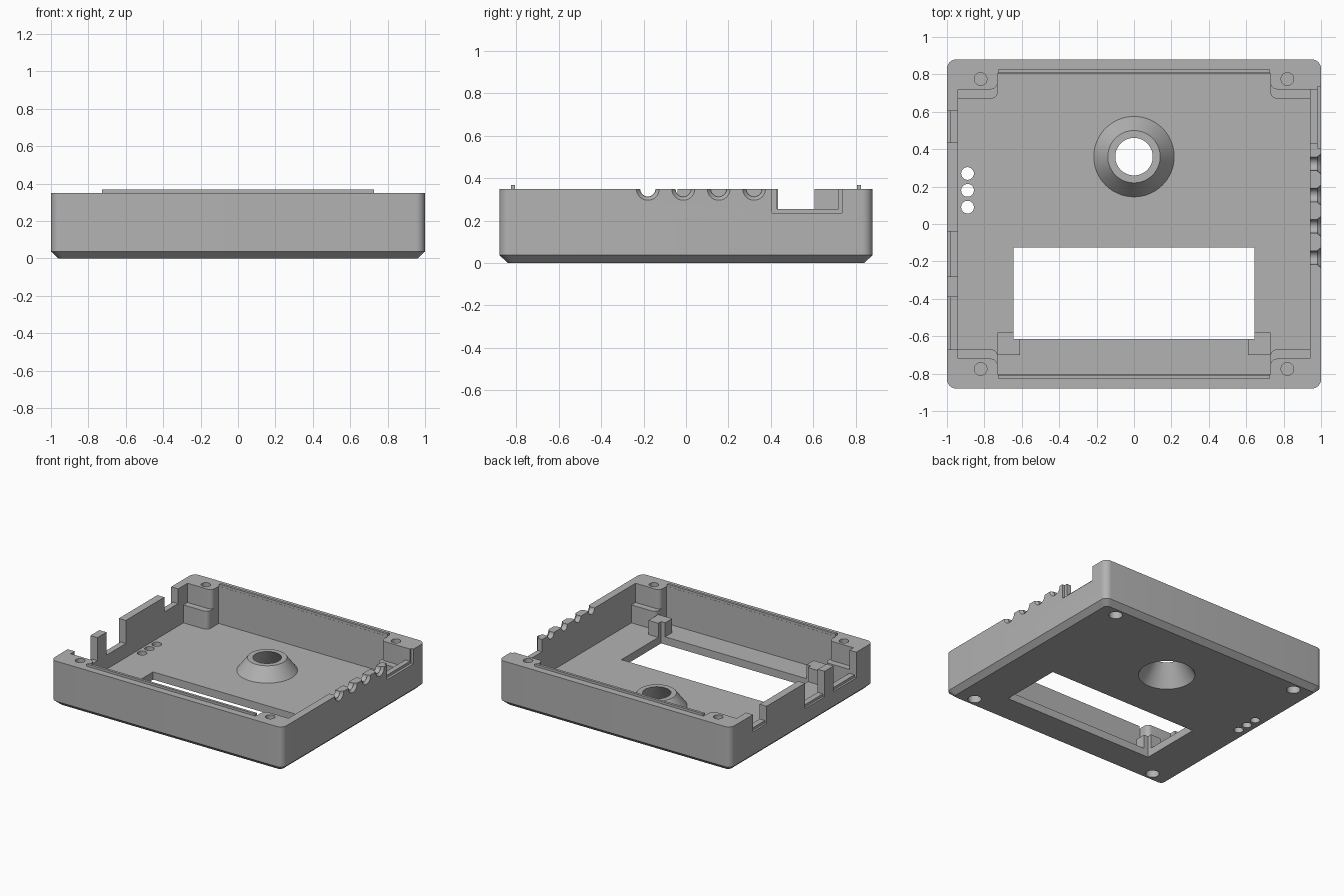
import bpy, bmesh, math
from mathutils import Matrix, Vector

cube = bpy.data.objects.get("Cube")
if cube:
    bpy.data.objects.remove(cube, do_unlink=True)

grey = bpy.data.materials.new("plain grey")
grey.use_nodes = True
grey.diffuse_color = (0.45, 0.45, 0.45, 1)
grey.node_tree.nodes["Principled BSDF"].inputs["Base Color"].default_value = (0.45, 0.45, 0.45, 1)

HEIGHT, FLOOR = 0.35, 0.06
CUT_TOP = 0.6


def add(name, bm):
    bmesh.ops.recalc_face_normals(bm, faces=bm.faces)
    mesh = bpy.data.meshes.new(name)
    bm.to_mesh(mesh)
    bm.free()
    mesh.materials.append(grey)
    obj = bpy.data.objects.new(name, mesh)
    bpy.context.collection.objects.link(obj)
    return obj


def loft(name, layers):
    """Stack matching outlines, each given as (points, z)."""
    bm = bmesh.new()
    rings = [[bm.verts.new((x, y, z)) for x, y in pts] for pts, z in layers]
    n = len(rings[0])
    for low, high in zip(rings, rings[1:]):
        for i in range(n):
            j = (i + 1) % n
            bm.faces.new((low[i], low[j], high[j], high[i]))
    bm.faces.new(rings[0][::-1])
    bm.faces.new(rings[-1])
    return add(name, bm)


def box(name, x0, x1, y0, y1, z0, z1):
    return loft(name, [([(x0, y0), (x1, y0), (x1, y1), (x0, y1)], z) for z in (z0, z1)])


def cone(name, r0, r1, start, length, along_x=False, sides=32):
    """Round body growing from start along z, or along x."""
    bm = bmesh.new()
    turn = Matrix.Rotation(math.pi / 2, 4, 'Y') if along_x else Matrix()
    place = Matrix.Translation(Vector(start)) @ turn @ Matrix.Translation((0, 0, length / 2))
    bmesh.ops.create_cone(bm, cap_ends=True, segments=sides, radius1=r0, radius2=r1,
                          depth=length, matrix=place)
    return add(name, bm)


def rounded(hx, hy, r, steps=8):
    pts = []
    for k, (sx, sy) in enumerate([(1, 1), (-1, 1), (-1, -1), (1, -1)]):
        for i in range(steps + 1):
            a = math.pi / 2 * (k + i / steps)
            pts.append((sx * (hx - r) + r * math.cos(a), sy * (hy - r) + r * math.sin(a)))
    return pts


def cross(y_side, r=0.035, steps=6):
    """Cavity outline that leaves a rounded pillar in each corner."""
    quarter = [(0.94, y_side)]
    for i in range(steps + 1):
        a = math.pi * 1.5 - math.pi / 2 * i / steps
        quarter.append((0.73 + r + r * math.cos(a), y_side + r + r * math.sin(a)))
    quarter.append((0.73, 0.805))
    pts = []
    for k, (sx, sy) in enumerate([(1, 1), (-1, 1), (-1, -1), (1, -1)]):
        pts += [(sx * x, sy * y) for x, y in (quarter[::-1] if k % 2 else quarter)]
    return pts


def combine(body, tool, operation='DIFFERENCE'):
    mod = body.modifiers.new("shape", 'BOOLEAN')
    mod.operation, mod.solver, mod.object = operation, 'EXACT', tool
    bpy.context.view_layer.objects.active = body
    bpy.ops.object.modifier_apply(modifier=mod.name)
    bpy.data.objects.remove(tool, do_unlink=True)


# Outer tray with a chamfered base
case = loft("case_shell", [(rounded(0.96, 0.84, 0.03), 0),
                           (rounded(1.0, 0.88, 0.05), 0.037),
                           (rounded(1.0, 0.88, 0.05), HEIGHT)])

# Cavity, with stepped pillars in the corners
combine(case, loft("lower_cavity", [(cross(0.67), z) for z in (FLOOR, CUT_TOP)]))
combine(case, loft("upper_cavity", [(cross(0.72), z) for z in (0.2, CUT_TOP)]))

# Conical collar and its flared hole
combine(case, cone("collar", 0.23, 0.14, (0, 0.36, 0.04), 0.12, sides=64), 'UNION')
combine(case, cone("collar_hole", 0.206, 0.094, (0, 0.36, -0.01), 0.18, sides=64))

# Display window and three small round holes
combine(case, box("window", -0.645, 0.645, -0.615, -0.125, -0.1, 0.1))
for y in (0.09, 0.18, 0.27):
    combine(case, cone("light_hole", 0.034, 0.034, (-0.89, y, -0.1), 0.2))

# Blind screw holes from above and wider ones from below
for x in (-0.82, 0.82):
    for y in (-0.775, 0.775):
        combine(case, cone("screw_hole", 0.034, 0.034, (x, y, 0.15), 0.4))
        combine(case, cone("screw_recess", 0.048, 0.048, (x, y, -0.1), 0.2))

# Openings in the left wall, each with a lower outer step
for y0, y1, z in ((0.435, 0.605, 0.235), (-0.28, -0.04, 0.17), (-0.67, -0.39, 0.17)):
    combine(case, box("left_opening", -1.1, -0.93, y0, y1, z, CUT_TOP))
    combine(case, box("left_step", -1.1, -0.985, y0, y1, z - 0.02, CUT_TOP))

# Opening in the right wall with a wider outer recess
combine(case, box("right_opening", 0.93, 1.1, 0.43, 0.72, 0.255, CUT_TOP))
combine(case, box("right_recess", 0.98, 1.1, 0.405, 0.735, 0.235, CUT_TOP))

# Cable grooves with flared mouths
for i in range(4):
    y = -0.18 + i * 0.167
    combine(case, cone("groove", 0.036, 0.036, (0.9, y, HEIGHT), 0.2, True))
    combine(case, cone("groove_mouth", 0.038, 0.062, (0.98, y, HEIGHT), 0.03, True))

parts = [case]

# Locating lips along the front and back walls
for name, s in (("front_lip", -1), ("back_lip", 1)):
    y0, y1 = sorted((s * 0.806, s * 0.826))
    parts.append(box(name, -0.727, 0.727, y0, y1, HEIGHT - 0.02, 0.368))

# Corner supports beside the window, notched around its corner
for name, s in (("right_support", -1), ("left_support", 1)):
    x0, x1 = sorted((s * 0.73, s * 0.61))
    support = box(name, x0, x1, -0.70, -0.58, FLOOR - 0.01, 0.17)
    combine(support, box("notch", -0.645, 0.645, -0.615, -0.5, 0, 0.3))
    parts.append(support)

bpy.ops.object.select_all(action='DESELECT')
for part in parts:
    part.select_set(True)
bpy.context.view_layer.objects.active = case
bpy.ops.object.shade_smooth_by_angle(angle=math.radians(30))
